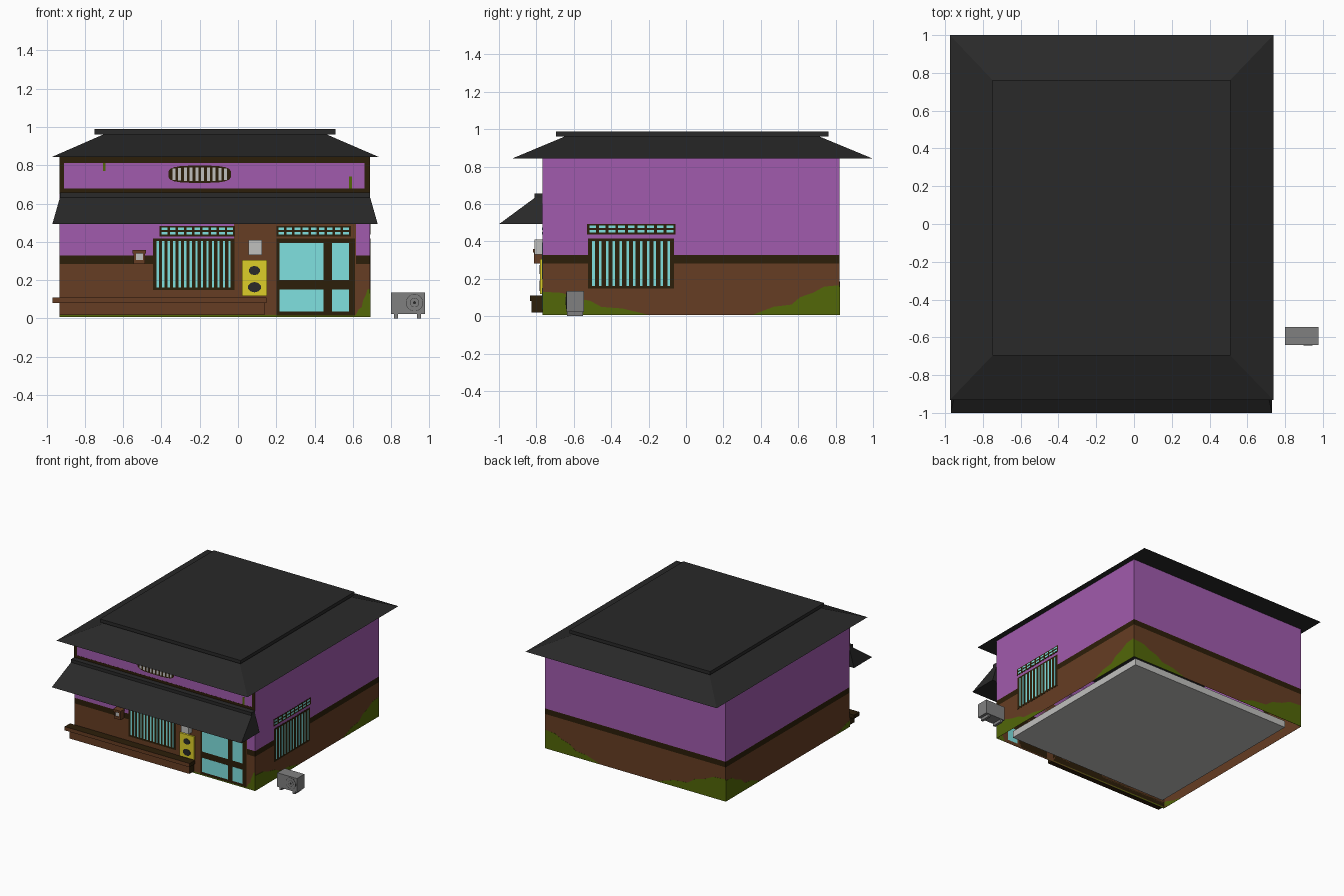
import bpy, bmesh, math

if "Cube" in bpy.data.objects:
    bpy.data.objects.remove(bpy.data.objects["Cube"])


def material(name, r, g, b):
    def lin(c):
        c /= 255
        return c / 12.92 if c < 0.04045 else ((c + 0.055) / 1.055) ** 2.4
    m = bpy.data.materials.new(name)
    m.diffuse_color = (lin(r), lin(g), lin(b), 1)
    m.use_nodes = True
    m.node_tree.nodes["Principled BSDF"].inputs["Base Color"].default_value = m.diffuse_color
    return m


PURPLE = material("purple plaster", 161, 91, 173)
BROWN = material("brown wood", 102, 61, 35)
DARK = material("dark trim", 44, 30, 9)
MOSS = material("moss green", 82, 103, 8)
GLASS = material("cyan glass", 128, 225, 224)
ROOF = material("charcoal roof", 41, 41, 41)
YELLOW = material("yellow sign", 222, 207, 40)
LIGHT = material("light grey", 192, 192, 190)
GREY = material("mid grey", 128, 128, 128)

# House wall planes
X0, X1, Y0, Y1 = -0.932, 0.69, -0.766, 0.822


def finish(name, bm, *mats):
    bmesh.ops.recalc_face_normals(bm, faces=bm.faces)
    me = bpy.data.meshes.new(name)
    bm.to_mesh(me)
    bm.free()
    for m in mats:
        me.materials.append(m)
    ob = bpy.data.objects.new(name, me)
    bpy.context.collection.objects.link(ob)
    return ob


def add_prism(bm, bottom, top):
    a = [bm.verts.new(p) for p in bottom]
    b = [bm.verts.new(p) for p in top]
    bm.faces.new(a)
    bm.faces.new(b)
    n = len(a)
    for i in range(n):
        j = (i + 1) % n
        bm.faces.new((a[i], a[j], b[j], b[i]))


def rect3(r, z):
    x0, x1, y0, y1 = r
    return [(x0, y0, z), (x1, y0, z), (x1, y1, z), (x0, y1, z)]


def frustum(name, r0, z0, r1, z1, mat):
    bm = bmesh.new()
    add_prism(bm, rect3(r0, z0), rect3(r1, z1))
    return finish(name, bm, mat)


def boxes(name, mat, *items):
    bm = bmesh.new()
    for x0, x1, y0, y1, z0, z1 in items:
        add_prism(bm, rect3((x0, x1, y0, y1), z0), rect3((x0, x1, y0, y1), z1))
    return finish(name, bm, mat)


def on_wall(wall, u, z, d):
    return {"front": (u, Y0 - d, z), "back": (u, Y1 + d, z),
            "right": (X1 + d, u, z), "left": (X0 - d, u, z)}[wall]


def plates(name, wall, polys, d, mat, base=0.0):
    """Thin plates standing on a wall, one per outline of (u, z) points."""
    bm = bmesh.new()
    for poly in polys:
        add_prism(bm, [on_wall(wall, u, z, base) for u, z in poly],
                  [on_wall(wall, u, z, d) for u, z in poly])
    return finish(name, bm, mat)


def rect(u0, u1, z0, z1):
    return [(u0, z0), (u1, z0), (u1, z1), (u0, z1)]


def oval(u, z, ru, rz, n=16, power=1.0):
    pts = []
    for i in range(n):
        c, s = math.cos(math.tau * (i + .5) / n), math.sin(math.tau * (i + .5) / n)
        pts.append((u + ru * math.copysign(abs(c) ** power, c),
                    z + rz * math.copysign(abs(s) ** power, s)))
    return pts


def strips(u0, u1, z0, z1, n, fill):
    w = (u1 - u0) / n
    return [rect(u0 + w * (i + .5 - fill / 2), u0 + w * (i + .5 + fill / 2), z0, z1)
            for i in range(n)]


# Walls: hollow shell with brown base, dark rail, purple plaster by height
bm = bmesh.new()
for z0, z1 in ((0.006, 0.283), (0.283, 0.328), (0.328, 0.845)):
    add_prism(bm, rect3((X0, X1, Y0, Y1), z0), rect3((X0, X1, Y0, Y1), z1))
bmesh.ops.remove_doubles(bm, verts=bm.verts, dist=1e-4)
bm.normal_update()
flat = [f for f in bm.faces if abs(f.normal.z) > .9]
bmesh.ops.delete(bm, geom=flat, context='FACES_ONLY')
for f in bm.faces:
    z = f.calc_center_median().z
    f.material_index = 0 if z < .28 else 1 if z < .328 else 2
finish("house_walls", bm, BROWN, DARK, PURPLE)
boxes("floor_slab", LIGHT, (X0 + .085, X1 - .085, Y0 + .085, Y1 - .085, .006, .06))

# Main roof and its raised cap
frustum("main_roof", (-.975, .738, -.932, 1.0), .842, (-.70, .46, -.645, .71), .962, ROOF)
boxes("roof_cap", ROOF, (-.75, .51, -.695, .762, .961, .988))

# Front awning
frustum("awning", (-.97, .73, -1.0, Y0), .492, (-.93, .69, -.81, Y0), .632, ROOF)
boxes("awning_cap", ROOF, (-.93, .69, -.81, Y0, .63, .657))

# Moss creeping up from the corners
EDGE = ((0, 1), (.18, .95), (.3, .75), (.45, .6), (.55, .35), (.75, .28), (1, 0))
for wall, u, length, h in (("right", Y0, .57, .125), ("right", Y1, -.47, .16),
                           ("back", X1, -.5, .15), ("back", X0, .62, .18),
                           ("left", Y1, -.44, .17), ("left", Y0, .2, .05),
                           ("front", X1, -.08, .15)):
    outline = [(u, .006)] + [(u + length * a, .006 + h * b) for a, b in EDGE]
    plates("moss_" + wall, wall, [outline], .001, MOSS)
plates("moss_base", "front", [rect(X0, X1, .006, .018)], .001, MOSS)

# Upper front timber frame, moss drips and oval vent
plates("upper_frame", "front", [rect(X0, X0 + .024, .65, .842), rect(.662, X1, .65, .842),
       rect(X0 + .024, .662, .655, .678), rect(X0 + .024, .662, .812, .842)], .001, DARK)
plates("moss_drips", "front", [rect(-.705, -.692, .77, .812), rect(.58, .595, .678, .74)],
       .0015, MOSS)
plates("vent_frame", "front", [oval(-.2, .753, .165, .045, 20, .6)], .0015, DARK)
slats = []
for i in range(10):
    u = -.335 + .03 * i
    h = .036 * (1 - abs((u + .2) / .165) ** 3.3) ** .3
    slats.append(rect(u - .008, u + .008, .753 - h, .753 + h))
plates("vent_slats", "front", slats, .0025, LIGHT)

# Brown entrance panel
plates("entrance_panel", "front", [rect(-.02, .617, .018, .5)], .001, BROWN)

# Barred windows with lattice transoms, front and right
for wall, u0, u1, t0, t1, zt, n, fill in (("front", -.445, -.018, -.41, -.015, .428, 14, .43),
                                          ("right", -.525, -.063, -.53, -.055, .438, 12, .38)):
    plates(wall + "_window_frame", wall,
           [rect(u0, u1, .147, .416), rect(t0, t1, zt, zt + .055)], .0015, DARK)
    plates(wall + "_window_glass", wall,
           strips(u0 + .012, u1 - .012, .162, .403, n, fill), .0025, GLASS)
    plates(wall + "_transom_glass", wall,
           strips(t0 + .005, t1 - .005, zt + .01, zt + .023, 9, .7)
           + strips(t0 + .005, t1 - .005, zt + .034, zt + .047, 9, .7), .0025, GLASS)

# Glazed sliding door and its transom
plates("door_frame", "front", [rect(.2, .612, .015, .418), rect(.2, .59, .428, .483)],
       .002, DARK)
plates("door_glass", "front", [rect(a, b, c, d) for a, b in ((.217, .447), (.49, .58))
       for c, d in ((.035, .15), (.2, .393))], .003, GLASS)
plates("door_transom_glass", "front", strips(.205, .585, .438, .451, 9, .7)
       + strips(.205, .585, .462, .475, 9, .7), .003, GLASS)

# Front bench: brown fronts, dark elsewhere
bm = bmesh.new()
for r, z0, z1 in (((-.97, .15, -.835, Y0), .08, .11), ((X0, .112, -.825, Y0), .02, .08),
                  ((.112, .142, -.825, Y0), .02, .08)):
    add_prism(bm, rect3(r, z0), rect3(r, z1))
bench = finish("front_bench", bm, DARK, BROWN)
for p in bench.data.polygons:
    p.material_index = 1 if p.normal.y < -.5 else 0

# Yellow sign with two dark spots, and the box above it
plates("sign_board", "front", [rect(.02, .152, .118, .306)], .014, YELLOW)
plates("sign_spots", "front", [oval(.086, .25, .03, .024, 10), oval(.086, .163, .035, .027, 10)],
       .016, ROOF, .014)
boxes("meter_box", LIGHT, (.055, .125, -.81, Y0, .33, .41))

# Wall lantern
boxes("lantern_frame", BROWN, (-.55, -.48, -.818, Y0, .34, .358),
      (-.545, -.485, -.812, Y0, .283, .305), (-.545, -.533, -.812, Y0, .305, .34),
      (-.497, -.485, -.812, Y0, .305, .34))
boxes("lantern_pane", LIGHT, (-.533, -.497, -.808, Y0, .305, .34))

# Outdoor cooling unit with round fan
boxes("cooling_unit", GREY, (.8, .977, -.64, -.545, .022, .135))
boxes("cooling_unit_feet", GREY, (.815, .835, -.635, -.55, 0, .022),
      (.935, .955, -.635, -.55, 0, .022))
for i, (rad, mat) in enumerate(((.045, ROOF), (.043, GREY), (.024, ROOF), (.022, GREY),
                                (.008, ROOF))):
    fan = plates("fan_ring_%d" % i, "front", [oval(.922, .082, rad, rad, 20)],
                 .0008 * (i + 1), mat)
    fan.location.y = -.64 - Y0
